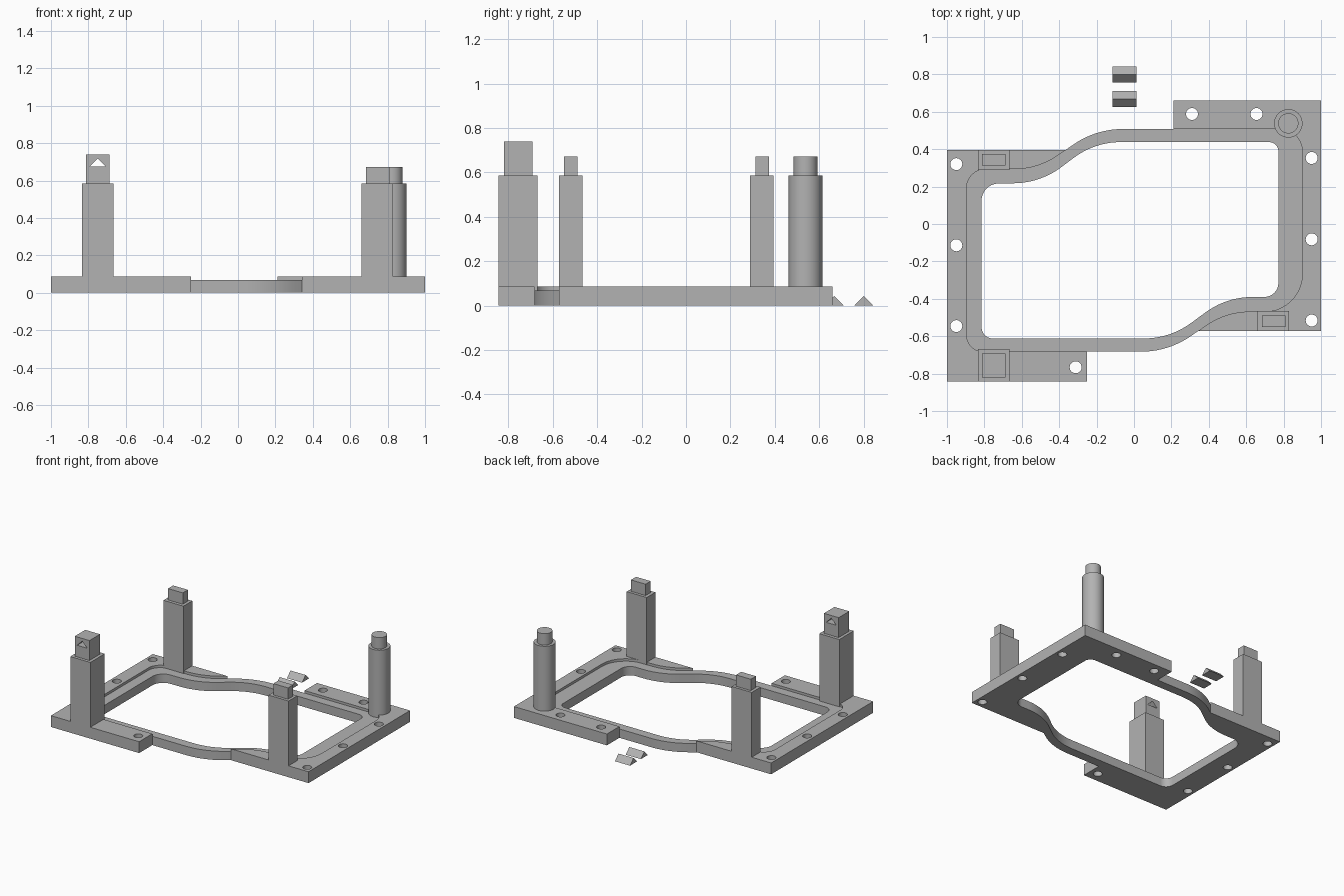
import bpy, bmesh, math
from mathutils import Vector

if "Cube" in bpy.data.objects:
    bpy.data.objects.remove(bpy.data.objects["Cube"], do_unlink=True)

grey = bpy.data.materials.new("plain_grey")
grey.use_nodes = True
COLOUR = (0.45, 0.45, 0.45, 1)
grey.diffuse_color = COLOUR
grey.node_tree.nodes["Principled BSDF"].inputs["Base Color"].default_value = COLOUR

FLANGE, STRIP = 0.087, 0.068      # plate heights
SHOULDER, TIP = 0.585, 0.672      # post heights


def prism(name, outline, z0, z1):
    """Extrude a flat outline upwards from z0 to z1."""
    bm = bmesh.new()
    face = bm.faces.new([bm.verts.new((x, y, z0)) for x, y in outline])
    top = bmesh.ops.extrude_face_region(bm, geom=[face])["geom"]
    bmesh.ops.translate(bm, vec=(0, 0, z1 - z0),
                        verts=[v for v in top if isinstance(v, bmesh.types.BMVert)])
    bmesh.ops.recalc_face_normals(bm, faces=bm.faces)
    mesh = bpy.data.meshes.new(name)
    bm.to_mesh(mesh)
    bm.free()
    mesh.materials.append(grey)
    ob = bpy.data.objects.new(name, mesh)
    bpy.context.collection.objects.link(ob)
    return ob


def rect(x0, x1, y0, y1):
    return [(x0, y0), (x1, y0), (x1, y1), (x0, y1)]


def circle(x, y, r, n):
    return [(x + r * math.cos(math.tau * i / n), y + r * math.sin(math.tau * i / n))
            for i in range(n)]


def rounded(corners, steps=10):
    """Turn (x, y, tangent length) corners into a rounded outline."""
    out = []
    for i, (x, y, t) in enumerate(corners):
        p = Vector((x, y))
        a = Vector(corners[i - 1][:2]) - p
        b = Vector(corners[(i + 1) % len(corners)][:2]) - p
        a.normalize()
        b.normalize()
        half = a.angle(b) / 2
        radius = t * math.tan(half)
        centre = p + (a + b).normalized() * t / math.cos(half)
        start, end = p + a * t - centre, p + b * t - centre
        sweep = math.pi - 2 * half
        for k in range(steps + 1):
            f = k / steps
            v = (start * math.sin((1 - f) * sweep) + end * math.sin(f * sweep))
            out.append(centre + v.normalized() * radius)
    return out


def combine(ob, other, operation):
    """Apply a boolean and remove the helper."""
    mod = ob.modifiers.new("join", 'BOOLEAN')
    mod.operation, mod.object, mod.solver = operation, other, 'EXACT'
    dg = bpy.context.evaluated_depsgraph_get()
    mesh = bpy.data.meshes.new_from_object(ob.evaluated_get(dg))
    ob.modifiers.clear()
    ob.data = mesh
    bpy.data.objects.remove(other, do_unlink=True)


def smooth(ob):
    bpy.ops.object.select_all(action='DESELECT')
    ob.select_set(True)
    bpy.context.view_layer.objects.active = ob
    bpy.ops.object.shade_smooth_by_angle(angle=math.radians(30))


# Low strip: S-shaped outer and inner edges
outer = rounded([(-0.895, -0.683, 0.09), (-0.895, 0.293, 0.1), (-0.51, 0.293, 0.13),
                 (-0.208, 0.508, 0.15), (0.9, 0.508, 0.12), (0.9, -0.468, 0.2),
                 (0.49, -0.468, 0.13), (0.186, -0.683, 0.15)])
inner = rounded([(-0.815, -0.612, 0.06), (-0.815, 0.215, 0.09), (-0.5, 0.22, 0.14),
                 (-0.21, 0.438, 0.14), (0.772, 0.438, 0.05), (0.772, -0.39, 0.075),
                 (0.494, -0.39, 0.14), (0.193, -0.612, 0.14)])

# Base frame: raised corner flanges around the lower strip
frame = prism("base_frame", outer, 0, STRIP)
left_flange = [(-1, -0.843), (-0.25, -0.843), (-0.25, -0.64), (-0.6, -0.5),
               (-0.6, 0.2), (-0.3, 0.395), (-1, 0.395)]
right_flange = [(1, 0.66), (0.21, 0.66), (0.21, 0.47), (0.6, 0.3),
                (0.6, -0.4), (0.25, -0.572), (1, -0.572)]
for outline in (left_flange, right_flange):
    flange = prism("flange", outline, 0, FLANGE)
    combine(flange, prism("recess", outer, STRIP, 0.2), 'DIFFERENCE')
    combine(frame, flange, 'UNION')
combine(frame, prism("opening", inner, -0.1, 0.2), 'DIFFERENCE')

# Screw holes through the flanges
holes = [(-0.95, y) for y in (0.32, -0.114, -0.546)]
holes += [(0.95, y) for y in (0.353, -0.082, -0.516)]
holes += [(0.31, 0.588), (0.655, 0.588), (-0.312, -0.766)]
for x, y in holes:
    combine(frame, prism("hole", circle(x, y, 0.032, 28), -0.1, 0.2), 'DIFFERENCE')
smooth(frame)


# Square posts with a narrower peg on top
def post(name, body, peg, tip):
    ob = prism(name, rect(*body), STRIP - 0.01, SHOULDER)
    combine(ob, prism("peg", rect(*peg), SHOULDER - 0.05, tip), 'UNION')
    return ob


front_right_post = post("front_right_post", (-0.835, -0.665, -0.843, -0.668),
                        (-0.813, -0.688, -0.82, -0.692), 0.738)
post("back_right_post", (-0.835, -0.665, 0.288, 0.395), (-0.813, -0.688, 0.312, 0.374), TIP)
post("front_left_post", (0.66, 0.83, -0.572, -0.466), (0.685, 0.81, -0.55, -0.488), TIP)

# Round post
round_post = prism("back_left_round_post", circle(0.825, 0.538, 0.076, 48), STRIP - 0.01, SHOULDER)
combine(round_post, prism("peg", circle(0.825, 0.538, 0.054, 48), SHOULDER - 0.05, TIP), 'UNION')
smooth(round_post)


def wedge(name, x, y, z, width, height, length, along_x):
    """Triangular bar resting at z, lying along x or y."""
    ob = prism(name, [(-width / 2, 0), (width / 2, 0), (0, height)], -length / 2, length / 2)
    ob.rotation_euler = (math.pi / 2, 0, math.pi / 2 if along_x else 0)
    ob.location = (x, y, z)
    bpy.context.view_layer.update()
    return ob


# Triangular slot through the tall peg, and two loose locking wedges
combine(front_right_post, wedge("slot", -0.75, -0.755, 0.674, 0.085, 0.043, 0.4, False), 'DIFFERENCE')
for name, y in (("wedge_pin_inner", 0.668), ("wedge_pin_outer", 0.8)):
    wedge(name, -0.05, y, 0, 0.085, 0.043, 0.128, True)
